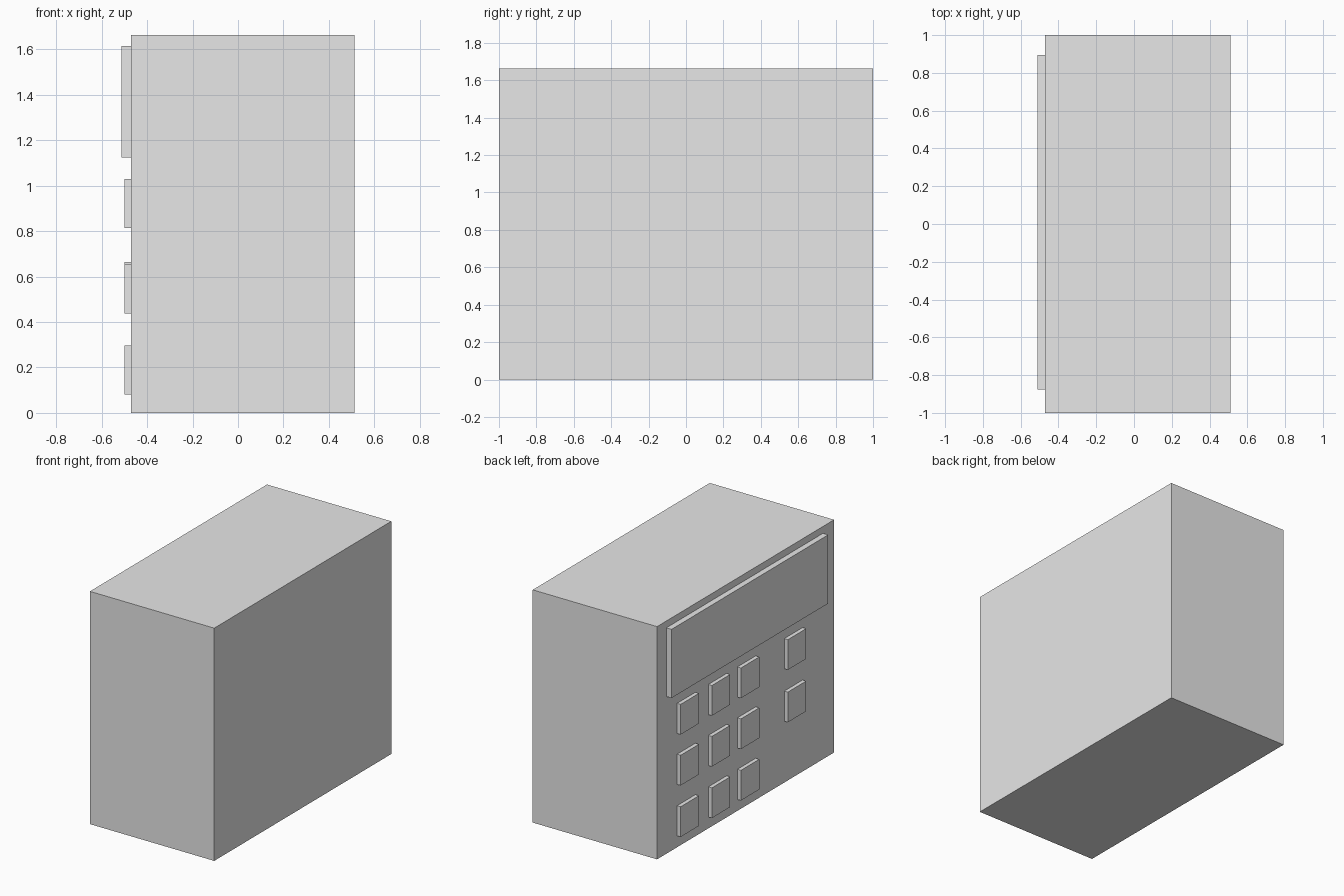
import bpy
import bmesh
from mathutils import Matrix, Vector

cube = bpy.data.objects.get("Cube")
if cube:
    bpy.data.objects.remove(cube, do_unlink=True)

# One plain grey for every part
grey = bpy.data.materials.new("light grey")
grey.use_nodes = True
colour = (0.8, 0.8, 0.8, 1)
grey.diffuse_color = colour
for node in grey.node_tree.nodes:
    if node.type == "BSDF_PRINCIPLED":
        node.inputs["Base Color"].default_value = colour


def block(name, low, high):
    """Box spanning two opposite corners."""
    low, high = Vector(low), Vector(high)
    bm = bmesh.new()
    place = Matrix.Translation((low + high) / 2) @ Matrix.Diagonal((*(high - low), 1))
    bmesh.ops.create_cube(bm, size=1, matrix=place)
    mesh = bpy.data.meshes.new(name)
    bm.to_mesh(mesh)
    bm.free()
    mesh.materials.append(grey)
    obj = bpy.data.objects.new(name, mesh)
    bpy.context.collection.objects.link(obj)


FACE = -0.471     # x of the control side
BUTTON_W, BUTTON_H, BUTTON_D = 0.207, 0.216, 0.028

# Main housing and raised display slab
block("housing", (FACE, -1, 0), (0.512, 1, 1.664))
block("display_panel", (-0.512, -0.875, 1.124), (FACE, 0.895, 1.615))


def button(name, y_high, z_low):
    block(name, (FACE - BUTTON_D, y_high - BUTTON_W, z_low),
          (FACE, y_high, z_low + BUTTON_H))


# Three by three keypad
for row, z in enumerate((0.813, 0.449, 0.081)):
    for col, y in enumerate((0.773, 0.42, 0.092)):
        button(f"keypad_button_{row + 1}_{col + 1}", y, z)

# Two separate function buttons
button("upper_function_button", -0.438, 0.813)
button("lower_function_button", -0.438, 0.438)
